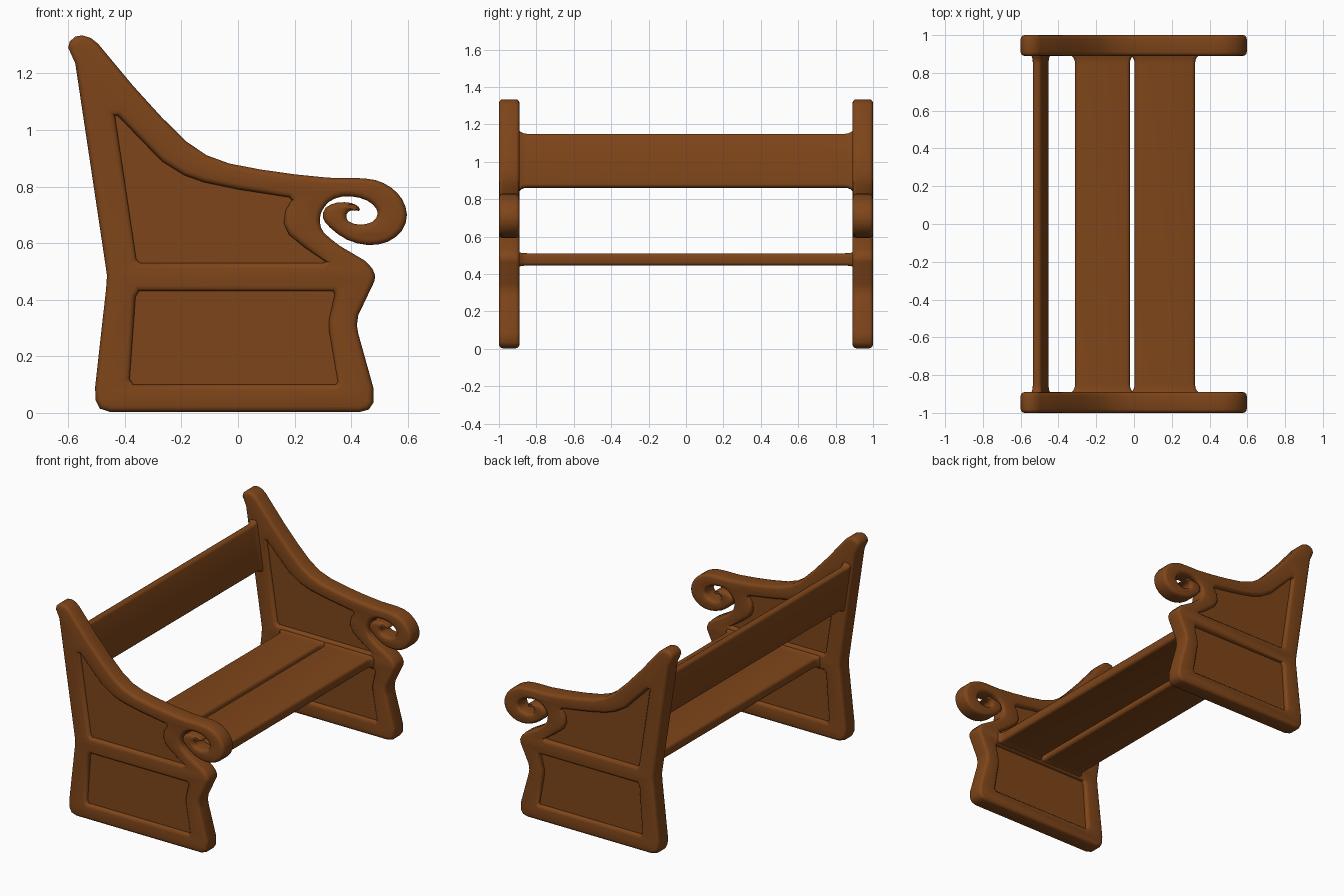
import bpy, bmesh, math
from mathutils import Vector

if "Cube" in bpy.data.objects:
    bpy.data.objects.remove(bpy.data.objects["Cube"])

wood = bpy.data.materials.new("brown_wood")
wood.diffuse_color = (0.21, 0.06, 0.01, 1)
wood.use_nodes = True
wood.node_tree.nodes["Principled BSDF"].inputs["Base Color"].default_value = wood.diffuse_color


def smooth(pts, n=2):
    """Catmull-Rom subdivision of an open point list."""
    p = [Vector(q) for q in pts]
    p = [2 * p[0] - p[1]] + p + [2 * p[-1] - p[-2]]
    out = []
    for i in range(1, len(p) - 2):
        a, b, c, d = p[i - 1:i + 3]
        for k in range(n):
            t = k / n
            out.append(0.5 * (2 * b + (c - a) * t + (2 * a - 5 * b + 4 * c - d) * t * t
                              + (3 * b - a - 3 * c + d) * t ** 3))
    return out + [p[-2]]


def finish(ob, angle):
    bpy.ops.object.select_all(action='DESELECT')
    ob.select_set(True)
    bpy.context.view_layer.objects.active = ob
    if ob.type == 'CURVE':
        bpy.ops.object.convert(target='MESH')
        ob = bpy.context.view_layer.objects.active
        bm = bmesh.new()
        bm.from_mesh(ob.data)
        bmesh.ops.remove_doubles(bm, verts=bm.verts, dist=0.0002)
        bmesh.ops.recalc_face_normals(bm, faces=bm.faces)
        bm.to_mesh(ob.data)
        bm.free()
    ob.data.materials.clear()
    ob.data.materials.append(wood)
    bpy.ops.object.shade_smooth_by_angle(angle=math.radians(angle))


def slab(name, outlines, y, half, bevel, offset):
    """Filled x-z outlines (inner ones become holes), thickened along y."""
    cu = bpy.data.curves.new(name, 'CURVE')
    cu.dimensions, cu.fill_mode = '2D', 'BOTH'
    cu.extrude, cu.bevel_depth, cu.offset = half - bevel, bevel, offset
    cu.bevel_resolution = 2
    for pts in outlines:
        sp = cu.splines.new('POLY')
        sp.points.add(len(pts) - 1)
        for q, p in zip(sp.points, pts):
            q.co = (p[0], p[1], 0, 1)
        sp.use_cyclic_u = True
    ob = bpy.data.objects.new(name, cu)
    bpy.context.collection.objects.link(ob)
    ob.rotation_euler = (math.pi / 2, 0, 0)
    ob.location.y = y
    finish(ob, 40)


def plank(name, cx, cz, width, thick, tilt, r=0.018):
    """Rounded plank along y, flaring slightly where it meets the ends."""
    bm = bmesh.new()
    rings = []
    for y, grow in ((-0.925, .018), (-0.889, .016), (-0.88, .008), (-0.865, .002), (-0.845, 0),
                    (0.845, 0), (0.865, .002), (0.88, .008), (0.889, .016), (0.925, .018)):
        ring = []
        for q in range(4):
            sx, sz = ((1, 1), (-1, 1), (-1, -1), (1, -1))[q]
            for k in range(4):
                a = math.pi / 2 * (q + k / 3)
                u = sx * (width / 2 + grow - r) + r * math.cos(a)
                v = sz * (thick / 2 + grow * .3 - r) + r * math.sin(a)
                ring.append(bm.verts.new((cx + u * math.cos(tilt) - v * math.sin(tilt), y,
                                          cz + u * math.sin(tilt) + v * math.cos(tilt))))
        rings.append(ring)
    for a, b in zip(rings, rings[1:]):
        for i in range(16):
            j = (i + 1) % 16
            bm.faces.new((a[i], a[j], b[j], b[i]))
    bm.faces.new(rings[0])
    bm.faces.new(rings[-1])
    bmesh.ops.recalc_face_normals(bm, faces=bm.faces)
    me = bpy.data.meshes.new(name)
    bm.to_mesh(me)
    bm.free()
    ob = bpy.data.objects.new(name, me)
    bpy.context.collection.objects.link(ob)
    finish(ob, 40)


# End silhouette: back and foot, waist, scroll, then the arm sweep
foot = [(-.60, 1.29), (-.575, 1.235), (-.468, .52), (-.463, .485), (-.466, .44), (-.505, .09),
        (-.503, .045), (-.488, .015), (-.45, .003), (.43, .003), (.462, .012), (.478, .035),
        (.478, .09), (.425, .28), (.42, .31), (.425, .345), (.482, .465), (.485, .485),
        (.475, .51), (.45, .537)]
scroll = [(.36, .59), (.305, .635), (.29, .67), (.293, .705), (.32, .745), (.37, .765),
          (.43, .76), (.475, .738), (.494, .705), (.475, .675), (.43, .665), (.39, .677),
          (.383, .70), (.40, .716), (.428, .714), (.427, .727), (.40, .742), (.35, .743),
          (.31, .725), (.30, .69), (.325, .655), (.385, .612), (.46, .593), (.53, .605),
          (.58, .645), (.597, .70), (.58, .755), (.54, .797), (.485, .823), (.42, .83)]
arm = [(.32, .831), (.20, .843), (.08, .86), (-.03, .881), (-.11, .91), (-.18, .957),
       (-.27, 1.045), (-.37, 1.155), (-.495, 1.305), (-.52, 1.325), (-.55, 1.334),
       (-.575, 1.33), (-.595, 1.312)]
outline = foot + smooth(scroll) + arm

# Recessed fields of the ends
upper = [(-.435, 1.05), (-.425, 1.05), (-.27, .89), (-.19, .84), (-.12, .815), (0, .79),
         (.18, .762), (.19, .752), (.168, .715), (.162, .67), (.18, .63), (.235, .585),
         (.31, .534), (.30, .53), (-.345, .53), (-.36, .545)]
lower = [(-.35, .43), (.335, .43), (.342, .42), (.322, .33), (.322, .29), (.353, .11),
         (.345, .10), (-.37, .10), (-.383, .12), (-.362, .41)]

for side, y in (("front", -0.945), ("back", 0.945)):
    slab(side + "_end_frame", [outline, upper, lower], y, 0.055, 0.02, -0.02)
    slab(side + "_recessed_panels", [upper, lower], y, 0.028, 0, 0.008)

# Seat planks and back rest
plank("rear_seat_plank", -0.167, 0.478, 0.29, 0.066, 0)
plank("front_seat_plank", 0.163, 0.478, 0.32, 0.066, 0)
plank("back_rest", -0.494, 1.005, 0.29, 0.046, math.radians(98.5))
